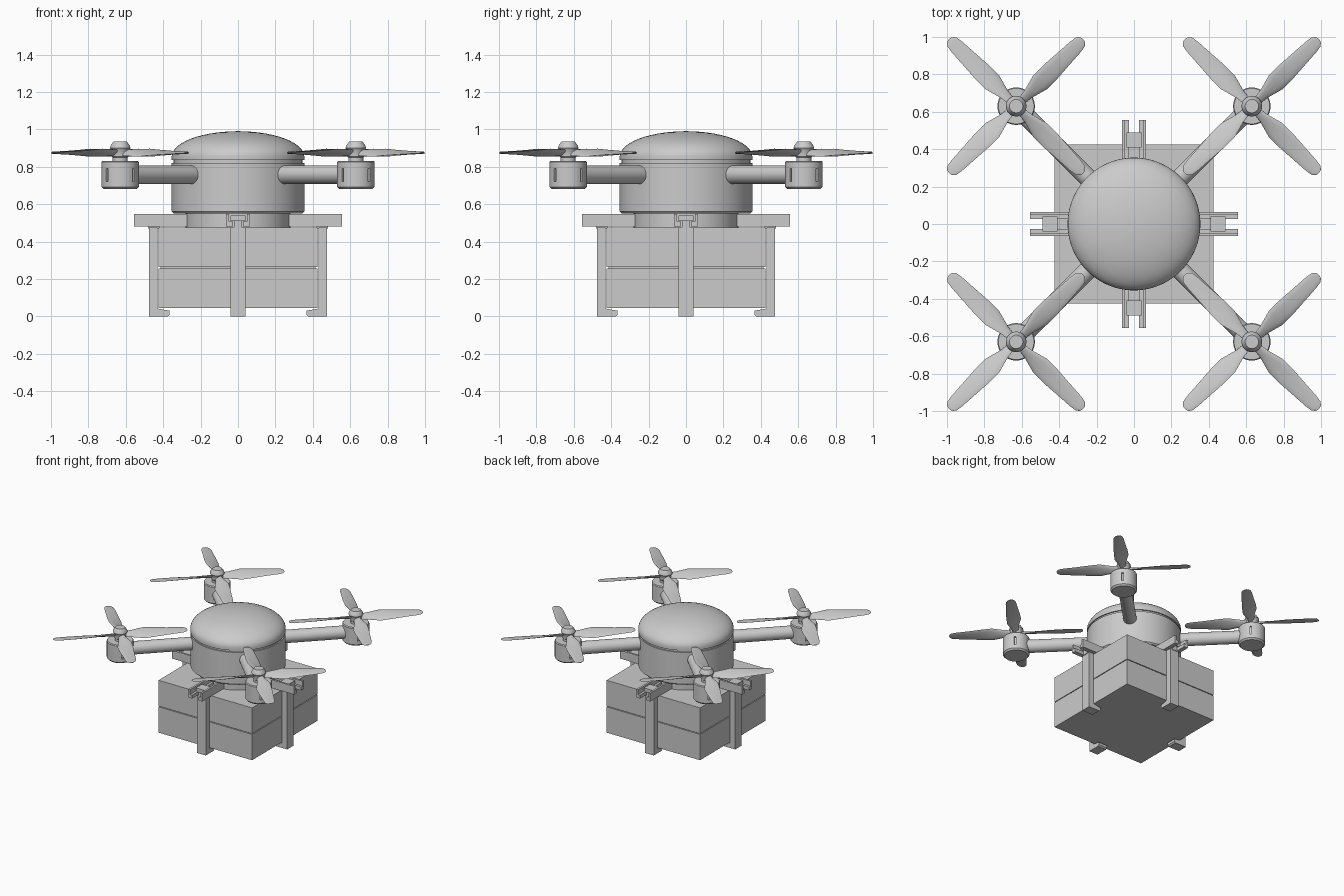
import bpy, bmesh, math
from mathutils import Matrix, Vector

if "Cube" in bpy.data.objects:
    bpy.data.objects.remove(bpy.data.objects["Cube"], do_unlink=True)

grey = bpy.data.materials.new("plain_grey")
grey.use_nodes = True
grey.diffuse_color = (0.6, 0.6, 0.6, 1)
grey.node_tree.nodes["Principled BSDF"].inputs["Base Color"].default_value = (0.6, 0.6, 0.6, 1)


def finish(name, bm, matrix=None, smooth=False):
    bmesh.ops.recalc_face_normals(bm, faces=bm.faces)
    if matrix:
        bm.transform(matrix)
    mesh = bpy.data.meshes.new(name)
    bm.to_mesh(mesh)
    bm.free()
    mesh.materials.append(grey)
    obj = bpy.data.objects.new(name, mesh)
    bpy.context.collection.objects.link(obj)
    if smooth:
        bpy.ops.object.select_all(action='DESELECT')
        obj.select_set(True)
        bpy.context.view_layer.objects.active = obj
        bpy.ops.object.shade_smooth_by_angle(angle=math.radians(35))
    return obj


def add_box(bm, x, y, z):
    """Box from (min, max) ranges."""
    size = [b - a for a, b in (x, y, z)]
    mid = [(a + b) / 2 for a, b in (x, y, z)]
    bmesh.ops.create_cube(bm, size=1, matrix=Matrix.Translation(mid) @ Matrix.Diagonal((*size, 1)))


def loft(bm, rings):
    """Skin closed rings of points and cap both ends."""
    loops = [[bm.verts.new(p) for p in ring] for ring in rings]
    n = len(loops[0])
    for a, b in zip(loops, loops[1:]):
        for i in range(n):
            j = (i + 1) % n
            bm.faces.new((a[i], a[j], b[j], b[i]))
    bm.faces.new(loops[0][::-1])
    bm.faces.new(loops[-1])


def lathe(bm, profile, n):
    """Solid of revolution from (radius, height) points."""
    angles = [math.tau * (i + 0.5) / n for i in range(n)]
    loft(bm, [[(r * math.cos(a), r * math.sin(a), z) for a in angles] for r, z in profile])


def extrude_y(bm, outline, half):
    """Prism across y from an x-z outline."""
    loft(bm, [[(x, y, z) for x, z in outline] for y in (-half, half)])


# Domed body with a groove below the lid and a narrower mounting hub
dome = [(0.355 * math.cos(t), 0.855 + 0.135 * math.sin(t))
        for t in (math.pi / 2 * i / 14 for i in range(14))]
bm = bmesh.new()
lathe(bm, [(0.28, 0.475), (0.28, 0.55), (0.345, 0.55), (0.355, 0.56), (0.355, 0.82),
           (0.345, 0.82), (0.345, 0.835), (0.355, 0.835)] + dome + [(0.01, 0.99)], 64)
finish("body", bm, smooth=True)

# Cargo box in two halves with a fine seam between
bm = bmesh.new()
for z in ((0.045, 0.257), (0.263, 0.475)):
    add_box(bm, (-0.425, 0.425), (-0.425, 0.425), z)
add_box(bm, (-0.415, 0.415), (-0.415, 0.415), (0.25, 0.27))
finish("cargo_box", bm)

# Four rail and clamp sets around the hub
for k, side in enumerate(("left", "back", "right", "front")):
    turn = Matrix.Rotation(k * math.pi / 2, 4, 'Z')

    bm = bmesh.new()
    for s in (-1, 1):
        section = [(0.063, 0.48), (0.063, 0.548), (0.047, 0.548),
                   (0.047, 0.508), (0.028, 0.508), (0.028, 0.48)]
        loft(bm, [[(x, s * y, z) for y, z in section] for x in (0.24, 0.555)])
    finish(side + "_rail", bm, turn)

    bm = bmesh.new()
    add_box(bm, (0.41, 0.49), (-0.04, 0.04), (0.51, 0.54))
    add_box(bm, (0.42, 0.48), (-0.022, 0.022), (0.47, 0.512))
    finish(side + "_slider", bm, turn)

    bm = bmesh.new()
    extrude_y(bm, [(0.475, 0), (0.475, 0.475), (0.43, 0.475), (0.43, 0.042),
                   (0.365, 0.03), (0.365, 0.01), (0.375, 0)], 0.04)
    finish(side + "_clamp_leg", bm, turn)

# Propeller blade stations: radius, chord, twist in degrees, thickness
STATIONS = [(0.03, 0.05, 38, 0.02), (0.09, 0.065, 33, 0.018), (0.18, 0.112, 22, 0.014),
            (0.26, 0.108, 16, 0.012), (0.36, 0.092, 11, 0.01), (0.45, 0.08, 8, 0.008),
            (0.485, 0.068, 7, 0.007), (0.5, 0.045, 7, 0.006), (0.506, 0.02, 7, 0.005)]


def add_blade(bm, angle):
    spin = Matrix.Rotation(angle, 4, 'Z')
    rings = []
    for r, chord, twist, thick in STATIONS:
        m = spin @ Matrix.Translation((r, 0, 0.875)) @ Matrix.Rotation(math.radians(twist), 4, 'X')
        rings.append([m @ Vector((0, chord / 2 * math.cos(t), thick / 2 * math.sin(t)))
                      for t in (math.tau * i / 12 for i in range(12))])
    loft(bm, rings)


# Four arms, each with a motor and a four-bladed propeller
for k, corner in enumerate(("back_left", "back_right", "front_right", "front_left")):
    angle = math.pi / 4 + k * math.pi / 2
    turn = Matrix.Rotation(angle, 4, 'Z')
    place = turn @ Matrix.Translation((0.63 * math.sqrt(2), 0, 0))

    bm = bmesh.new()
    lathe(bm, [(0.05, 0.3), (0.05, 0.83)], 32)
    lay = Matrix.Translation((0, 0, 0.757)) @ Matrix.Rotation(math.pi / 2, 4, 'Y')
    finish(corner + "_arm", bm, turn @ lay, smooth=True)

    # Motor can with four sunken vent slots
    bm = bmesh.new()
    lathe(bm, [(0.088, 0.68), (0.1, 0.692), (0.1, 0.72), (0.1, 0.79), (0.1, 0.825),
               (0.095, 0.832), (0.04, 0.832), (0.04, 0.85)], 48)
    bmesh.ops.recalc_face_normals(bm, faces=bm.faces)
    slots = [f for f in bm.faces if 0.74 < f.calc_center_median().z < 0.77
             and max(abs(f.normal.x), abs(f.normal.y)) > 0.999]
    for f in bmesh.ops.extrude_discrete_faces(bm, faces=slots)["faces"]:
        bmesh.ops.translate(bm, verts=f.verts, vec=f.normal * -0.015)
    finish(corner + "_motor", bm, place, smooth=True)

    bm = bmesh.new()
    lathe(bm, [(0.035, 0.845), (0.045, 0.855), (0.045, 0.885), (0.055, 0.9),
               (0.052, 0.912), (0.036, 0.935)], 32)
    finish(corner + "_propeller_hub", bm, place, smooth=True)

    bm = bmesh.new()
    for b in range(4):
        add_blade(bm, b * math.pi / 2)
    finish(corner + "_propeller", bm, place, smooth=True)
